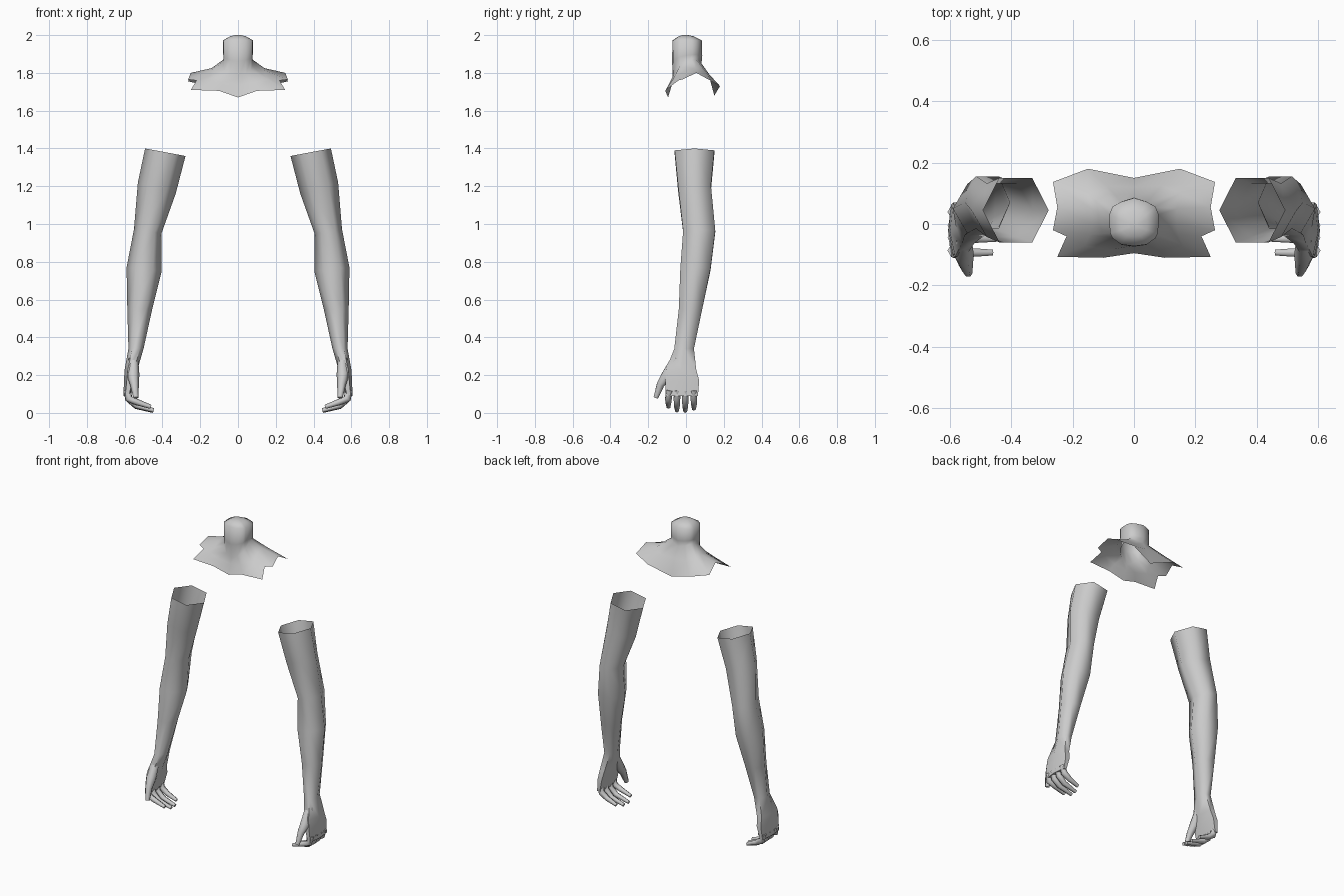
import bpy, bmesh
from math import cos, sin, tau
from mathutils import Vector

if "Cube" in bpy.data.objects:
    bpy.data.objects.remove(bpy.data.objects["Cube"])


def loft(name, rings, cap_start=False, cap_end=False, mirror=False):
    """Skin a list of equal-length closed rings."""
    bm = bmesh.new()
    loops = [[bm.verts.new(p) for p in ring] for ring in rings]
    n = len(loops[0])
    for a, b in zip(loops, loops[1:]):
        for i in range(n):
            j = (i + 1) % n
            bm.faces.new((a[i], a[j], b[j], b[i]))
    if cap_start:
        bm.faces.new(loops[0][::-1])
    if cap_end:
        bm.faces.new(loops[-1])
    bmesh.ops.recalc_face_normals(bm, faces=bm.faces)
    me = bpy.data.meshes.new(name)
    bm.to_mesh(me)
    bm.free()
    ob = bpy.data.objects.new(name, me)
    bpy.context.collection.objects.link(ob)
    if mirror:
        ob.modifiers.new("Mirror", 'MIRROR')
    bpy.ops.object.select_all(action='DESELECT')
    ob.select_set(True)
    bpy.context.view_layer.objects.active = ob
    bpy.ops.object.shade_smooth_by_angle(angle=1.2)
    return ob


def section(z, cx, rx, cy, ry, tilt):
    """Six-sided limb section, its outer side raised by tilt."""
    return [(cx + rx * cos(i * tau / 6), cy + ry * sin(i * tau / 6) / 0.866,
             z + tilt * cos(i * tau / 6)) for i in range(6)]


def digit(name, path, radii):
    """Tapered six-sided finger along a path."""
    pts = [Vector(p) for p in path]
    rings = []
    for i, (p, r) in enumerate(zip(pts, radii)):
        t = (pts[min(i + 1, len(pts) - 1)] - pts[max(i - 1, 0)]).normalized()
        u = t.cross(Vector((0, 1, 0))).normalized()
        v = t.cross(u)
        rings.append([p + r * (u * cos(k * tau / 6) + v * sin(k * tau / 6))
                      for k in range(6)])
    return loft(name, rings, True, True, True)


# arm and palm, open at the top
arm = [(1.38, .385, .107, .045, .105, .02),
       (1.19, .43, .100, .045, .087, .03),
       (0.96, .478, .073, .070, .085, .01),
       (0.76, .497, .093, .050, .080, .01),
       (0.55, .520, .066, .024, .062, 0),
       (0.34, .540, .040, -.010, .052, 0),
       (0.23, .566, .034, -.026, .080, 0),
       (0.17, .574, .030, -.020, .090, 0),
       (0.09, .587, .019, -.022, .085, 0)]
loft("arm", [section(*s) for s in arm], cap_end=True, mirror=True)

# curled fingers: y position, tip x, tip z
for i, (y, tx, tz) in enumerate([(-.093, .462, .032), (-.048, .446, .013),
                                 (-.004, .450, .011), (.042, .472, .022)]):
    digit(f"finger_{i + 1}",
          [(.588, y * .93, .12), (.578, y, .075), (.538, y, tz + .026), (tx, y, tz)],
          [.020, .020, .017, .011])

# thumb
digit("thumb", [(.553, -.055, .29), (.555, -.100, .20), (.548, -.135, .15),
                (.540, -.160, .08)], [.025, .033, .023, .014])

# neck and shoulder yoke: right-hand half rings, front to back
neck_base = [(0, -.070, 1.77), (.040, -.065, 1.79), (.068, -.045, 1.815),
             (.075, -.030, 1.84), (.078, 0, 1.86), (.078, .030, 1.87),
             (.068, .055, 1.87), (.040, .070, 1.86), (0, .082, 1.85)]
yoke_mid = [(0, -.075, 1.735), (.080, -.085, 1.75), (.160, -.070, 1.765),
            (.145, -.035, 1.79), (.140, 0, 1.815), (.140, .050, 1.825),
            (.150, .100, 1.81), (.090, .125, 1.79), (0, .120, 1.79)]
yoke_edge = [(0, -.095, 1.67), (.100, -.110, 1.705), (.250, -.107, 1.71),
             (.220, -.040, 1.76), (.264, -.020, 1.765), (.250, .055, 1.80),
             (.264, .137, 1.755), (.150, .180, 1.73), (0, .150, 1.68)]


def whole(half):
    return half + [(-x, y, z) for x, y, z in half[-2:0:-1]]


def scaled(f, z):
    return [(x * f, (y + .005) * f - .005, z) for x, y, _ in neck_base]


throat = [(x, y * 1.05, z * .35 + 1.91 * .65) for x, y, z in neck_base]
halves = [yoke_edge, yoke_mid, neck_base, throat, scaled(1.03, 1.972),
          scaled(.55, 1.993), scaled(.2, 2.0)]
loft("neck_and_shoulders", [whole(h) for h in halves], cap_end=True)
